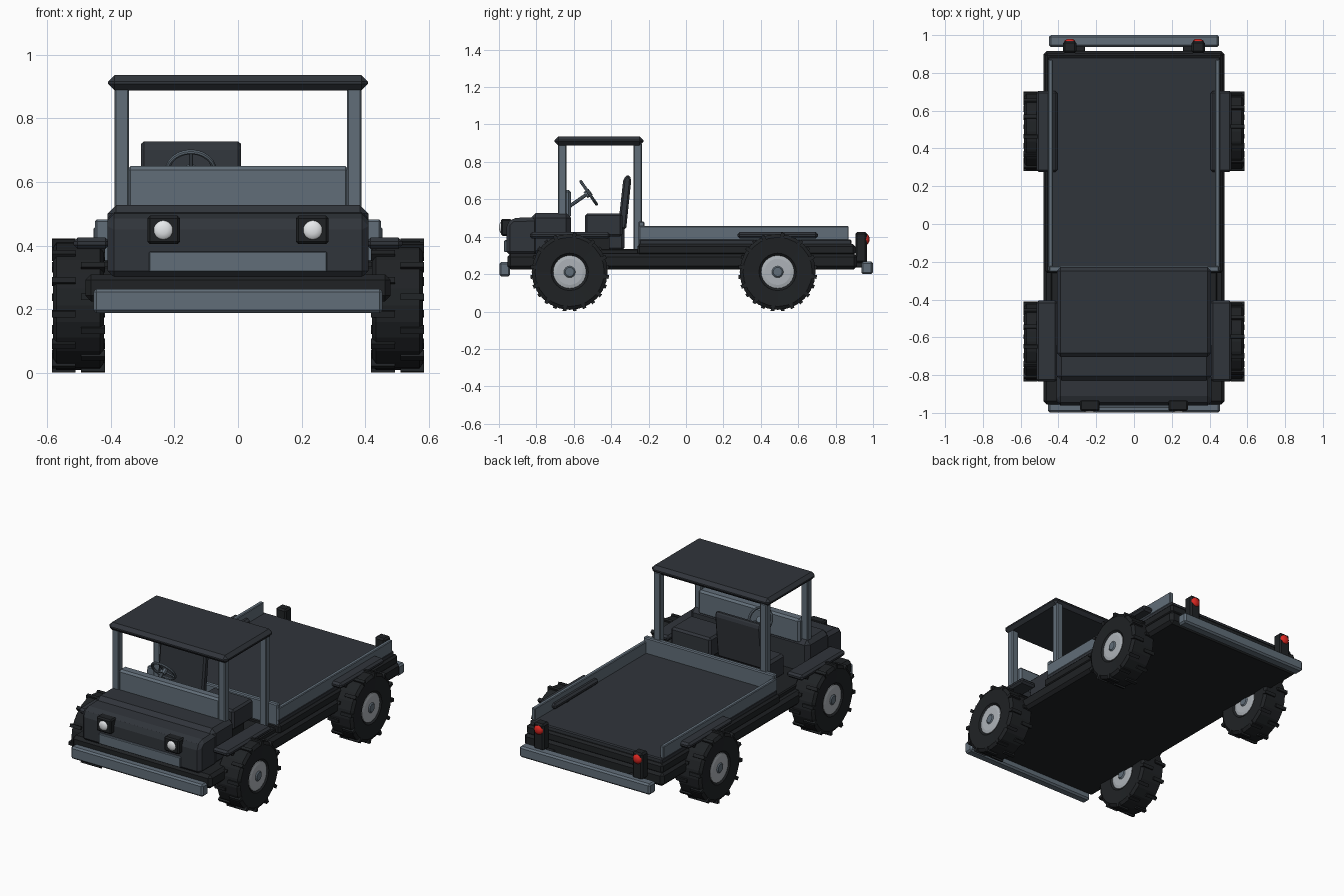
import bpy, bmesh, math
from mathutils import Matrix, Vector

if "Cube" in bpy.data.objects:
    bpy.data.objects.remove(bpy.data.objects["Cube"])


def mat(name, r, g, b):
    m = bpy.data.materials.new(name)
    m.diffuse_color = (r, g, b, 1)
    m.use_nodes = True
    m.node_tree.nodes["Principled BSDF"].inputs["Base Color"].default_value = m.diffuse_color
    return m


DARK = mat("dark_paint", 0.03, 0.035, 0.043)
BLACK = mat("black_rubber", 0.014, 0.016, 0.018)
STEEL = mat("steel_blue", 0.12, 0.155, 0.19)
SILVER = mat("silver", 0.42, 0.45, 0.48)
WHITE = mat("lamp_white", 0.8, 0.82, 0.84)
RED = mat("lamp_red", 0.7, 0.02, 0.015)


def finish(bm, name, m):
    bmesh.ops.recalc_face_normals(bm, faces=bm.faces)
    me = bpy.data.meshes.new(name)
    bm.to_mesh(me)
    bm.free()
    me.materials.append(m)
    ob = bpy.data.objects.new(name, me)
    bpy.context.collection.objects.link(ob)
    return ob


def box(name, x, y, z, m, bevel=0.006):
    """Chamfered box from (min, max) ranges."""
    lo, hi = Vector((x[0], y[0], z[0])), Vector((x[1], y[1], z[1]))
    bm = bmesh.new()
    bmesh.ops.create_cube(bm, size=1, matrix=Matrix.Translation((lo + hi) / 2) @ Matrix.Diagonal((*(hi - lo), 1)))
    if bevel:
        bmesh.ops.bevel(bm, geom=bm.edges[:], offset=bevel, segments=1, affect='EDGES')
    return finish(bm, name, m)


def pair(name, x, y, z, m, bevel=0.006):
    """Same box on both sides of the truck."""
    box(name + "_right", x, y, z, m, bevel)
    box(name + "_left", (-x[1], -x[0]), y, z, m, bevel)


def prism(name, profile, x, m, bevel=0.0):
    """Side profile (y, z) extruded across x."""
    bm = bmesh.new()
    f = bm.faces.new([bm.verts.new((x[0], *p)) for p in profile])
    ext = bmesh.ops.extrude_face_region(bm, geom=[f])
    bmesh.ops.translate(bm, vec=(x[1] - x[0], 0, 0), verts=[v for v in ext["geom"] if isinstance(v, bmesh.types.BMVert)])
    bmesh.ops.recalc_face_normals(bm, faces=bm.faces)
    if bevel:
        bmesh.ops.bevel(bm, geom=bm.edges[:], offset=bevel, segments=1, affect='EDGES')
    return finish(bm, name, m)


def lathe(bm, profile, n, matrix):
    """Spin (radius, axial) points about the local z axis, capped at the axis."""
    rings = [[bm.verts.new(matrix @ Vector((r * math.cos(a), r * math.sin(a), h)))
              for a in (2 * math.pi * i / n for i in range(n))] for r, h in profile]
    for a, b in zip(rings, rings[1:]):
        for i in range(n):
            bm.faces.new((a[i], a[(i + 1) % n], b[(i + 1) % n], b[i]))
    bm.faces.new(rings[0])
    bm.faces.new(rings[-1])


def rod(name, a, b, r, m, n=10):
    a, b = Vector(a), Vector(b)
    d = b - a
    bm = bmesh.new()
    lathe(bm, [(r, 0), (r, d.length)], n, Matrix.Translation(a) @ d.to_track_quat('Z', 'Y').to_matrix().to_4x4())
    return finish(bm, name, m)


# Frame, cab floor and load bed
box("frame", (-.48, .48), (-.955, .915), (.225, .31), BLACK, .018)
box("cab_floor", (-.44, .44), (-.64, -.24), (.29, .335), BLACK)
box("bed_base", (-.47, .47), (-.26, .905), (.3, .36), BLACK, .012)
box("bed_floor", (-.455, .455), (-.25, .885), (.34, .385), DARK)
pair("bed_side_wall", (.43, .455), (-.25, .87), (.38, .457), STEEL, .004)
box("bed_headboard", (-.45, .45), (-.255, -.222), (.335, .482), STEEL)

# Nose and cowl
prism("hood_nose", [(-.96, .3), (-.79, .3), (-.79, .505), (-.93, .5), (-.96, .47)], (-.41, .41), DARK, .02)
box("cowl", (-.41, .41), (-.83, -.615), (.3, .527), DARK, .026)
box("grille", (-.28, .28), (-.972, -.94), (.317, .382), STEEL, .004)
box("windshield_panel", (-.35, .35), (-.68, -.615), (.5, .65), STEEL, .012)

# Bumpers
box("front_bumper", (-.455, .455), (-.998, -.94), (.188, .264), STEEL, .01)
box("rear_bumper", (-.45, .45), (.937, 1.0), (.2, .268), STEEL, .01)
pair("bumper_bracket", (.26, .36), (.89, .95), (.235, .262), BLACK, .003)

# Roof and posts
box("roof", (-.408, .408), (-.703, -.228), (.888, .936), DARK, .02)
pair("front_post", (.343, .389), (-.685, -.64), (.48, .9), STEEL, .005)
pair("rear_post", (.343, .389), (-.28, -.235), (.33, .9), STEEL, .005)

# Mudguards
for tag, y in (("front", -.62), ("rear", .49)):
    pair(tag + "_mudguard", (.405, .517), (y - .215, y + .215), (.39, .425), DARK, .012)

# Driver seat and passenger side box
box("seat_base", (-.305, .01), (-.54, -.33), (.325, .46), DARK, .015)
prism("seat_back", [(-.365, .44), (-.32, .44), (-.292, .71), (-.31, .735), (-.335, .71)], (-.305, .01), DARK, .01)
box("side_box", (.07, .345), (-.54, -.34), (.4, .525), DARK, .012)
box("side_box_pedestal", (.1, .33), (-.53, -.41), (.32, .41), BLACK, 0)

# Steering wheel
centre = Vector((-.148, -.52, .634))
axis = Vector((0, -.82, -.57)).normalized()
turn = axis.to_track_quat('Z', 'Y')
bpy.ops.mesh.primitive_torus_add(major_radius=.074, minor_radius=.008, major_segments=24, minor_segments=8,
                                 location=centre, rotation=turn.to_euler())
wheel = bpy.context.object
wheel.name = "steering_wheel_rim"
wheel.data.materials.append(STEEL)
bpy.ops.object.shade_smooth_by_angle()
for i in range(3):
    a = math.radians(90 + 120 * i)
    rod(f"steering_spoke_{i}", centre, centre + turn @ Vector((.074 * math.cos(a), .074 * math.sin(a), 0)), .006, STEEL, 6)
rod("steering_column", centre, centre + axis * .15, .01, STEEL)
rod("steering_hub", centre - axis * .012, centre + axis * .02, .02, STEEL)

# Lamps
pair("headlamp_housing", (.182, .285), (-.99, -.93), (.405, .494), BLACK, .008)
pair("tail_lamp_post", (.305, .375), (.905, .968), (.26, .425), BLACK, .01)
pos = [(s, *rest) for s in (-1, 1) for rest in ((.235, -.983, .449, -1, .032, .016, WHITE),
                                               (.34, .96, .386, 1, .03, .02, RED))]
for s, x, y, z, d, r, depth, m in pos:
    bm = bmesh.new()
    place = Matrix.Translation((s * x, y, z)) @ Matrix.Rotation(-d * math.pi / 2, 4, 'X')
    lathe(bm, [(r, -.01), (r, depth * .3), (r * .8, depth * .7), (r * .4, depth)], 20, place)
    lamp = finish(bm, ("tail_lamp" if d > 0 else "headlamp") + ("_left" if s < 0 else "_right"), m)
    lamp.data.shade_smooth()

# Wheels: tyre with staggered lugs, rim disc and cap on both faces
for s, side in ((-1, "left"), (1, "right")):
    for y, end in ((-.622, "front"), (.49, "rear")):
        M = Matrix.Translation((s * .502, y, .212)) @ Matrix.Rotation(math.pi / 2, 4, 'Y')
        bm = bmesh.new()
        lathe(bm, [(.085, -.062), (.1, -.076), (.185, -.08), (.203, -.068), (.203, .068), (.185, .08),
                   (.1, .076), (.085, .062)], 24, M)
        for i in range(24):
            k = 1 if i % 2 else -1
            bmesh.ops.create_cube(bm, size=1, matrix=M @ Matrix.Rotation(math.radians(15 * i + 7.5), 4, 'Z')
                                  @ Matrix.Translation((.197, 0, k * .046)) @ Matrix.Diagonal((.028, .02, .075, 1)))
        finish(bm, f"tyre_{end}_{side}", BLACK)
        bm = bmesh.new()
        lathe(bm, [(.07, -.074), (.088, -.07), (.088, .07), (.07, .074)], 24, M)
        finish(bm, f"rim_{end}_{side}", SILVER)
        bm = bmesh.new()
        lathe(bm, [(.024, -.08), (.031, -.074), (.031, .074), (.024, .08)], 16, M)
        finish(bm, f"hub_cap_{end}_{side}", STEEL)
